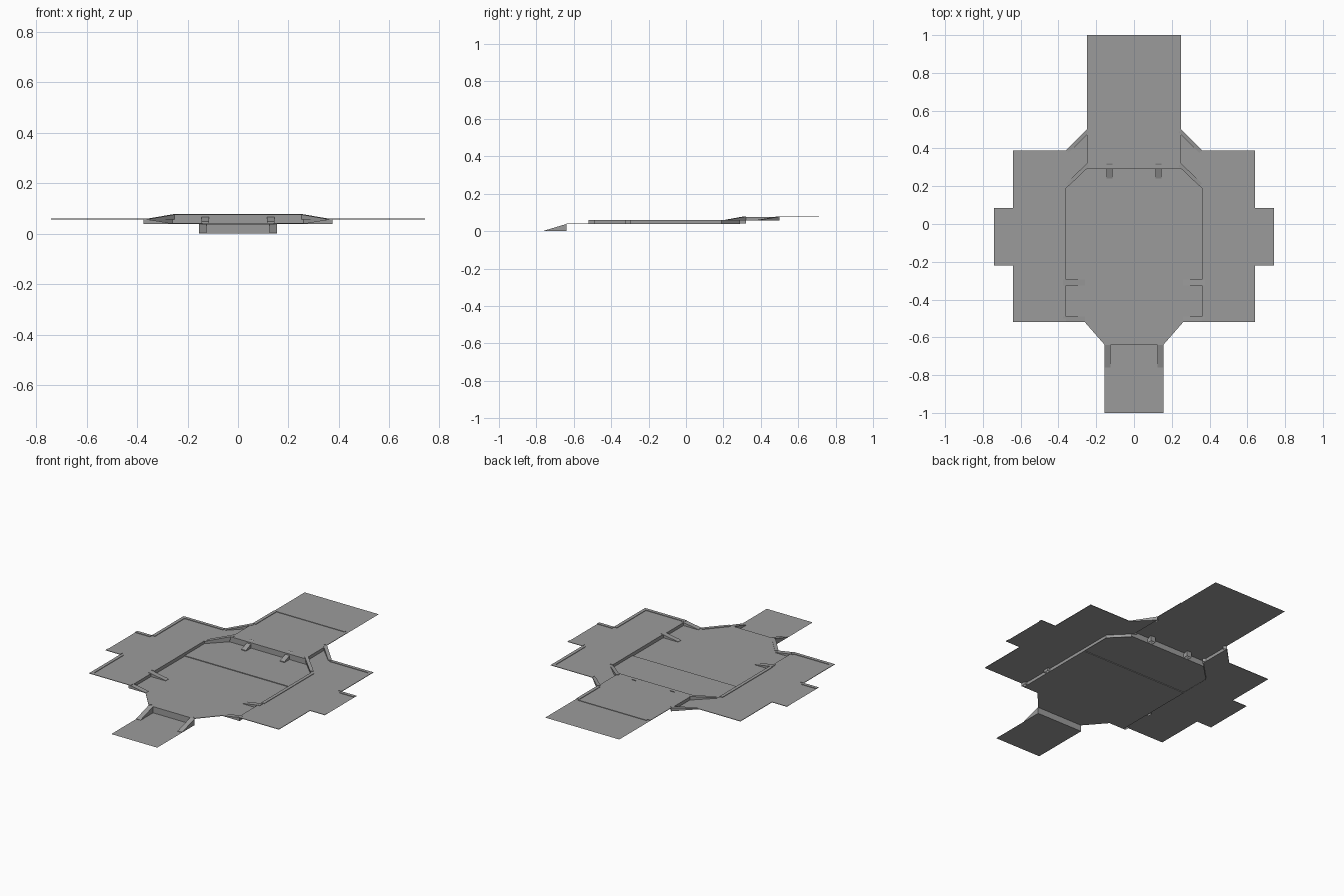
import bpy
import bmesh
from mathutils import Vector

old = bpy.data.objects.get("Cube")
if old:
    bpy.data.objects.remove(old)

stone = bpy.data.materials.new("stone_grey")
stone.use_nodes = True
GREY = (0.33, 0.33, 0.33, 1)
stone.diffuse_color = GREY
stone.node_tree.nodes["Principled BSDF"].inputs["Base Color"].default_value = GREY

# Floor levels, and the height of the low edging
LANDING, COURT, COURT_BACK, SIDE, BACK = 0, 0.038, 0.042, 0.056, 0.075
LIP = 0.003


def finish(name, bm, mirror):
    mesh = bpy.data.meshes.new(name)
    bm.to_mesh(mesh)
    bm.free()
    mesh.materials.append(stone)
    obj = bpy.data.objects.new(name, mesh)
    bpy.context.collection.objects.link(obj)
    if mirror:
        mod = obj.modifiers.new("mirror", 'MIRROR')
        mod.use_mirror_merge = False
    return obj


def ccw(pts):
    area = sum(a[0] * b[1] - b[0] * a[1] for a, b in zip(pts, pts[1:] + pts[:1]))
    return pts if area > 0 else pts[::-1]


def sheet(name, pts, z, mirror=False):
    """Flat floor from an outline."""
    bm = bmesh.new()
    bm.faces.new([bm.verts.new((x, y, z)) for x, y in ccw(pts)])
    finish(name, bm, mirror)


def wall(name, path, low, high, mirror=False):
    """Upright strip along a path."""
    bm = bmesh.new()
    rows = [(bm.verts.new((x, y, low)), bm.verts.new((x, y, high))) for x, y in path]
    for a, b in zip(rows, rows[1:]):
        bm.faces.new((a[0], b[0], b[1], a[1]))
    finish(name, bm, mirror)


def block(name, pts, low, mirror=True):
    """Solid without a base; every outline point carries its own top height."""
    bm = bmesh.new()
    pts = ccw(pts)
    top = [bm.verts.new(p) for p in pts]
    base = [bm.verts.new((p[0], p[1], low)) for p in pts]
    bm.faces.new(top)
    for i in range(len(pts)):
        j = (i + 1) % len(pts)
        bm.faces.new((base[i], base[j], top[j], top[i]))
    finish(name, bm, mirror)


def curb(name, a, b, low, top_a, top_b, width=0.02, mirror=True):
    """Straight curb from a to b, widening to the left of its direction."""
    a, b = Vector(a), Vector(b)
    d = (b - a).normalized()
    n = Vector((-d.y, d.x)) * width
    block(name, [(*a, top_a), (*b, top_b), (*(b + n), top_b), (*(a + n), top_a)], low, mirror)


def both(half):
    """Complete an outline across x = 0."""
    return half + [(-x, y) for x, y in reversed(half)]


# Front landing and the upright face behind it
sheet("front_landing", both([(0.155, -1), (0.155, -0.64)]), LANDING)
wall("front_riser", [(-0.155, -0.64), (0.155, -0.64)], LANDING, COURT)
curb("front_cheek", (0.155, -0.76), (0.155, -0.64), LANDING, 0.002, COURT, 0.03)

# Central court in two shallow levels
sheet("court_front", both([(0.155, -0.64), (0.26, -0.52), (0.36, -0.52), (0.36, 0)]), COURT)
wall("court_step", [(-0.36, 0), (0.36, 0)], COURT, COURT_BACK)
sheet("court_back", both([(0.36, 0), (0.36, 0.19), (0.26, 0.29)]), COURT_BACK)
curb("court_front_edge", (0.155, -0.64), (0.26, -0.52), COURT, COURT + LIP, COURT + LIP)

# Side platforms and their walls to the court
side = [(0.36, -0.52), (0.64, -0.52), (0.64, -0.22), (0.74, -0.22), (0.74, 0.085),
        (0.64, 0.085), (0.64, 0.39), (0.36, 0.39), (0.25, 0.5), (0.25, 0.3), (0.36, 0.19)]
sheet("side_platform", side, SIDE, True)
wall("side_wall", [(0.36, -0.52), (0.36, 0.19), (0.26, 0.29)], COURT, SIDE, True)
edge = SIDE + LIP
for i in (1, 2, 4, 5, 6):
    if i == 2 or i == 4:
        curb("side_wing_edge", side[i], side[i + 1], SIDE, edge, edge)
    else:
        curb("side_edge", side[i], side[i + 1], SIDE, edge, edge)
curb("side_front_edge", (0.36, -0.52), (0.64, -0.52), SIDE, edge, edge)
curb("court_side_edge", (0.38, -0.29), (0.38, 0.19), SIDE, edge, edge)

# Sloping cheeks of the side steps
for y in (-0.52, -0.325):
    curb("side_cheek", (0.26, y), (0.375, y), COURT, COURT + 0.002, edge, 0.03)

# Corner curbs rising from the side platforms to the back platform
curb("inner_corner_curb", (0.36, 0.215), (0.25, 0.32), SIDE, edge, BACK + LIP)
curb("outer_corner_curb", (0.36, 0.39), (0.25, 0.5), SIDE, edge, BACK + LIP)

# Back platform, its walls and edging
sheet("back_platform", both([(0.25, 0.29), (0.25, 1)]), BACK)
wall("back_wall", [(-0.26, 0.29), (0.26, 0.29)], COURT_BACK, BACK)
wall("back_side_wall", [(0.25, 0.29), (0.25, 0.5)], SIDE, BACK, True)
rim = BACK + LIP
curb("back_edge", (0.25, 0.5), (0.25, 0.7), BACK, rim, rim)
curb("back_cross_strip", (-0.23, 0.7), (0.23, 0.7), BACK, rim, rim, 0.012, False)

# Sloping cheeks of the back steps
block("back_cheek", [(0.115, 0.24, COURT_BACK + 0.005), (0.145, 0.24, COURT_BACK + 0.005),
                     (0.145, 0.32, rim), (0.115, 0.32, rim)], COURT_BACK)
